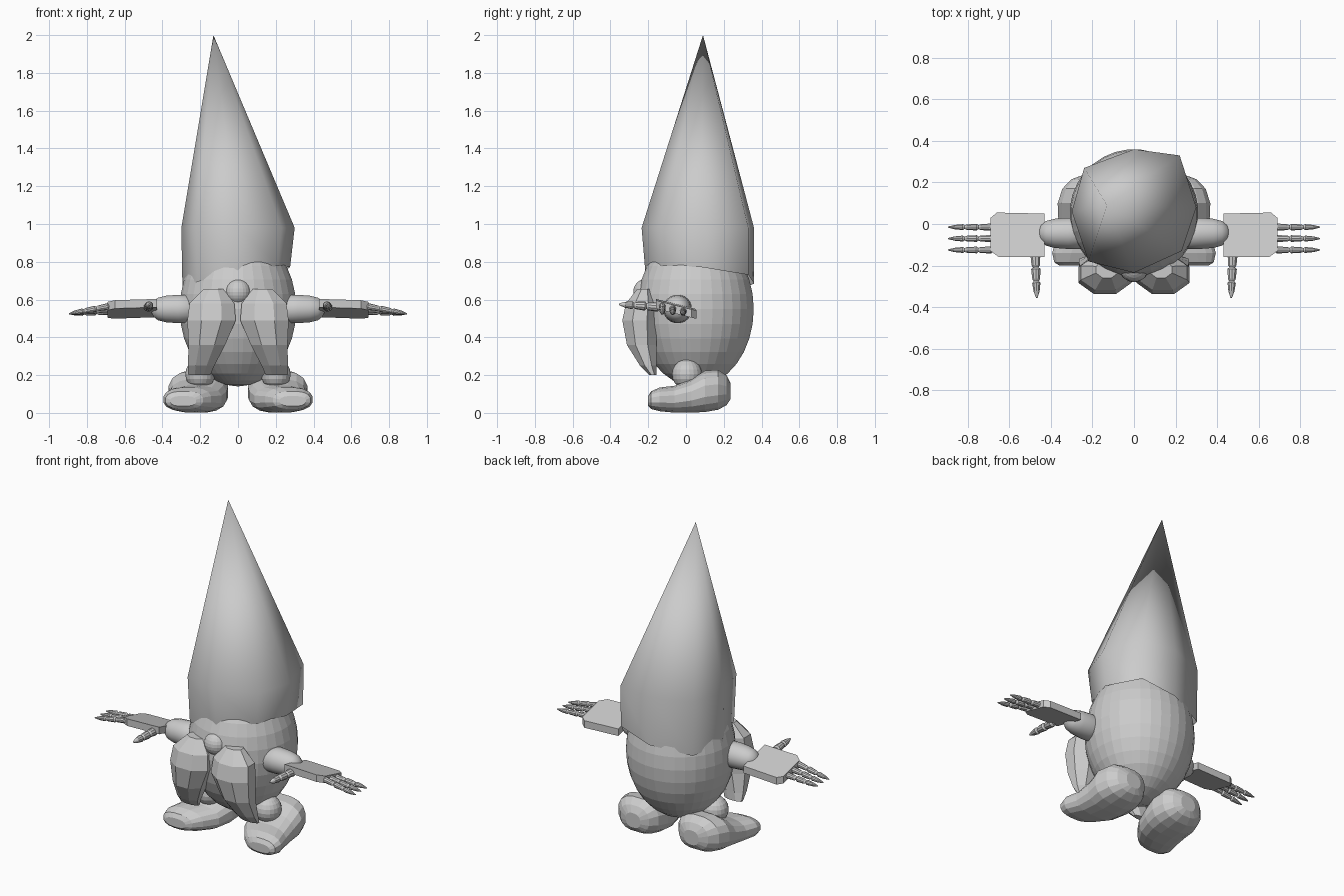
import bpy, bmesh, math
from mathutils import Vector

if "Cube" in bpy.data.objects:
    bpy.data.objects.remove(bpy.data.objects["Cube"])

grey = bpy.data.materials.new("plain grey")
grey.diffuse_color = (0.6, 0.6, 0.6, 1)
grey.use_nodes = True
grey.node_tree.nodes["Principled BSDF"].inputs["Base Color"].default_value = grey.diffuse_color


def loft(name, rings, smooth=False, cap_start=True, cap_end=True):
    """Skin a list of rings; a ring of one point makes a tip."""
    bm = bmesh.new()
    vr = [[bm.verts.new(p) for p in r] for r in rings]
    for a, b in zip(vr, vr[1:]):
        n = max(len(a), len(b))
        for i in range(n):
            j = (i + 1) % n
            if len(a) == 1:
                bm.faces.new((a[0], b[j], b[i]))
            elif len(b) == 1:
                bm.faces.new((a[i], a[j], b[0]))
            else:
                bm.faces.new((a[i], a[j], b[j], b[i]))
    if cap_start and len(vr[0]) > 2:
        bm.faces.new(vr[0])
    if cap_end and len(vr[-1]) > 2:
        bm.faces.new(vr[-1])
    bmesh.ops.recalc_face_normals(bm, faces=bm.faces)
    for f in bm.faces:
        f.smooth = smooth
    me = bpy.data.meshes.new(name)
    bm.to_mesh(me)
    bm.free()
    me.materials.append(grey)
    ob = bpy.data.objects.new(name, me)
    bpy.context.collection.objects.link(ob)
    return ob


def oval(c, u, v, n, power=1.0):
    c, u, v = Vector(c), Vector(u), Vector(v)
    pts = []
    for i in range(n):
        t = 2 * math.pi * (i + 0.5) / n
        a, b = math.cos(t), math.sin(t)
        a = math.copysign(abs(a) ** power, a)
        b = math.copysign(abs(b) ** power, b)
        pts.append(c + u * a + v * b)
    return pts


def ball(name, c, r, seg=32, rows=16):
    c = Vector(c)
    rings = [[c - Vector((0, 0, r[2]))]]
    for k in range(1, rows):
        t = math.pi * k / rows
        s = math.sin(t)
        rings.append(oval(c - Vector((0, 0, r[2] * math.cos(t))),
                          (r[0] * s, 0, 0), (0, r[1] * s, 0), seg))
    rings.append([c + Vector((0, 0, r[2]))])
    return loft(name, rings)


def rod(name, a, b, profile, n=10, smooth=False):
    """Lathe (fraction along, radius) pairs along a line."""
    a, b = Vector(a), Vector(b)
    d = (b - a).normalized()
    u = d.cross(Vector((0, 0, 1))).normalized()
    v = u.cross(d)
    return loft(name, [oval(a.lerp(b, t), u * r, v * r, n) for t, r in profile], smooth)


# Egg-shaped body and nose
ball("body", (0, 0.05, 0.55), (0.31, 0.31, 0.41))
ball("nose", (0, -0.21, 0.64), (0.07, 0.07, 0.07), 24, 12)

# Tall leaning hat: eight-sided, open underneath, tilted rim
brim = [(-0.30, 0.06), (-0.24, 0.27), (0, 0.36), (0.22, 0.33),
        (0.30, 0.08), (0.23, -0.13), (0, -0.235), (-0.22, -0.18)]
low = []
for x, y in brim:
    k = 0.92 if x > 0.05 and y < 0.2 else 0.98
    low.append((x * k, 0.05 + (y - 0.05) * (0.93 if y < 0 else 1.0),
                0.72 + 0.2 * x - 0.1 * y))
mid = [(x, y, 0.98) for x, y in brim]
loft("hat", [low, mid, [(-0.13, 0.09, 2.0)]], smooth=True, cap_start=False)

# Finger profile: three tapering joints
finger = [(0, .010), (.04, .018), (.27, .015), (.32, .010), (.36, .017), (.58, .014),
          (.63, .009), (.67, .015), (.85, .011), (1, .003)]
palm = [(.43, .05), (.66, .055), (.69, .03), (.69, -.13), (.65, -.16), (.43, -.16)]
# (z, x, y, x radius, y radius)
beard = [(.20, .205, -.175, .06, .02), (.25, .195, -.2, .072, .045),
         (.36, .165, -.235, .10, .08), (.49, .14, -.245, .132, .095),
         (.58, .138, -.235, .122, .085), (.655, .13, -.22, .055, .04)]
# (y, x, half width, bottom, top)
shoe = [(.235, .20, .05, .07, .16), (.215, .203, .10, .04, .20), (.17, .207, .14, .015, .23),
        (.10, .21, .16, .003, .225), (.03, .212, .155, 0, .18), (-.06, .23, .145, 0, .145),
        (-.14, .268, .128, .008, .135), (-.185, .285, .10, .02, .115), (-.2, .29, .07, .035, .09)]


def palm_z(x, y):
    return 0.555 - 0.25 * (y + 0.055) - 0.03 * (x - 0.43)


for s, side in ((-1, "right"), (1, "left")):
    # Beard lobe
    loft(side + "_beard_lobe", [oval((s * x, y, z), (rx * 1.05, 0, 0), (0, ry * 1.05, 0), 8)
                                for z, x, y, rx, ry in beard])
    # Leg ball and shoe
    ball(side + "_leg", (s * 0.2, 0.005, 0.205), (0.08, 0.08, 0.08), 20, 10)
    loft(side + "_shoe", [oval((s * x, y, (b + t) / 2), (w, 0, 0), (0, 0, (t - b) / 2), 16, 0.8)
                          for y, x, w, b, t in shoe])
    # Stubby arm with a rounded end
    rod(side + "_arm", (s * 0.2, -0.045, 0.55), (s * 0.46, -0.045, 0.55),
        [(0, .075), (.45, .076), (.7, .071), (.86, .06), (.95, .042), (1, .015)], 20, True)
    # Flat palm
    loft(side + "_palm", [[(s * x, y, palm_z(x, y) + h) for x, y in palm]
                          for h in (-0.022, 0.022)])
    # Three fingers and a thumb
    for i, y in enumerate((-0.015, -0.07, -0.125)):
        z = palm_z(0.68, y)
        rod(f"{side}_finger_{i + 1}", (s * 0.68, y, z), (s * 0.895, y, 0.525), finger)
    rod(side + "_thumb", (s * 0.475, -0.14, 0.56), (s * 0.468, -0.355, 0.575),
        [(t, r * 1.4) for t, r in finger])
